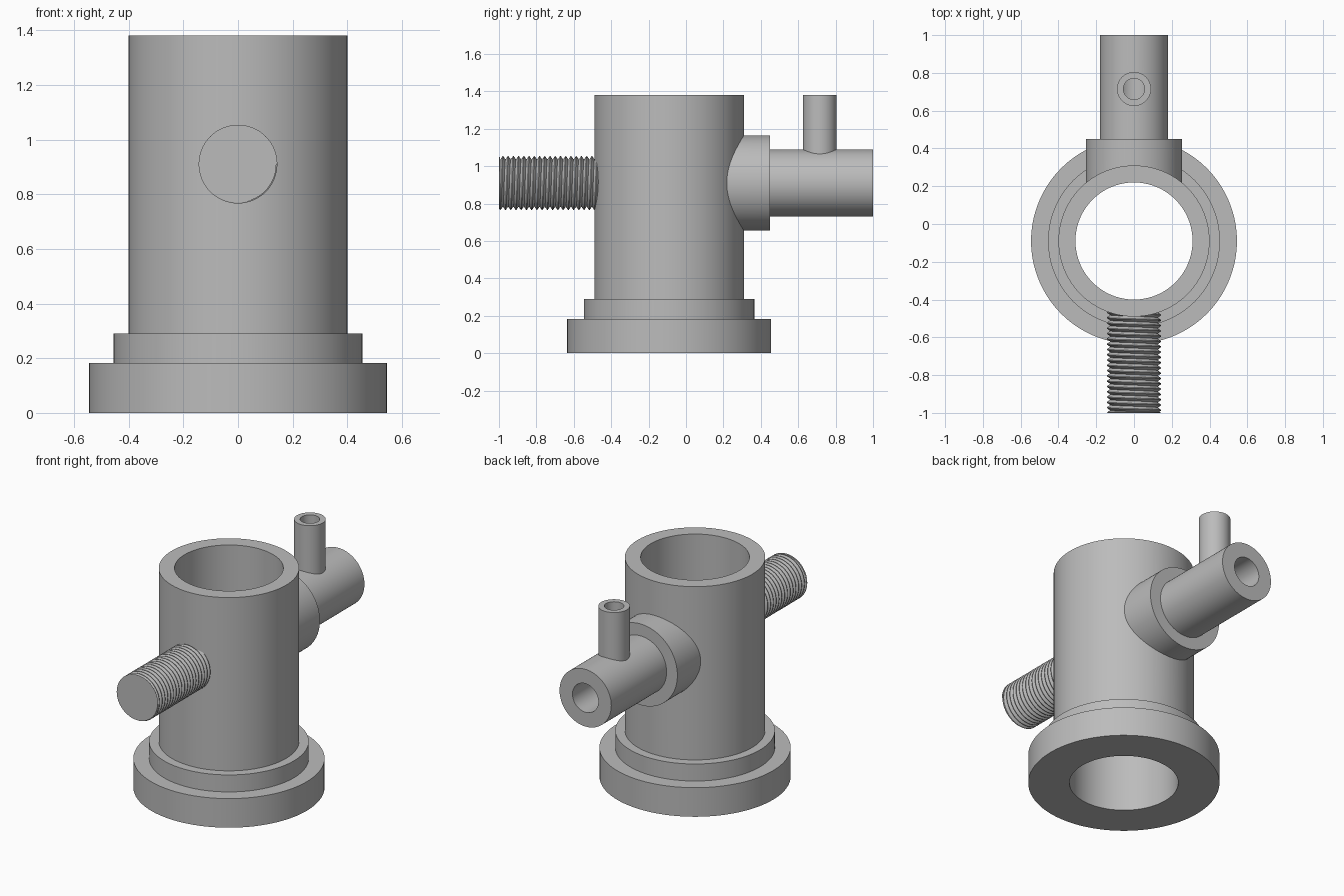
import bpy, bmesh
from math import pi, cos, sin, tau
from mathutils import Matrix, Vector

cube = bpy.data.objects.get("Cube")
if cube:
    bpy.data.objects.remove(cube)

SIDES = 128
BODY_Y, ARM_Z, STUB_Y = -0.09, 0.91, 0.715

metal = bpy.data.materials.new("plain grey")
metal.use_nodes = True
grey = (0.5, 0.5, 0.5, 1)
metal.diffuse_color = grey
metal.node_tree.nodes["Principled BSDF"].inputs["Base Color"].default_value = grey

# Local z turned to point along +y
ALONG_Y = Matrix.Rotation(-pi / 2, 4, "X")


def add_object(name, bm):
    bmesh.ops.recalc_face_normals(bm, faces=bm.faces)
    mesh = bpy.data.meshes.new(name)
    bm.to_mesh(mesh)
    bm.free()
    mesh.materials.append(metal)
    obj = bpy.data.objects.new(name, mesh)
    bpy.context.collection.objects.link(obj)
    return obj


def lathe(name, profile, place):
    """Revolve a closed (radius, height) outline about z, then place it."""
    bm = bmesh.new()
    verts = [bm.verts.new((r, 0, h)) for r, h in profile]
    edges = [bm.edges.new((a, b)) for a, b in zip(verts, verts[1:] + verts[:1])]
    bmesh.ops.spin(bm, geom=verts + edges, axis=(0, 0, 1), cent=(0, 0, 0),
                   angle=tau, steps=SIDES, use_duplicate=False)
    bmesh.ops.remove_doubles(bm, verts=bm.verts, dist=1e-5)
    bm.transform(place)
    return add_object(name, bm)


def cylinder(name, radius, start, end, place):
    bm = bmesh.new()
    bmesh.ops.create_cone(bm, cap_ends=True, segments=SIDES, radius1=radius,
                          radius2=radius, depth=end - start,
                          matrix=Matrix.Translation((0, 0, (start + end) / 2)))
    bm.transform(place)
    return add_object(name, bm)


def activate(obj):
    bpy.ops.object.select_all(action="DESELECT")
    obj.select_set(True)
    bpy.context.view_layer.objects.active = obj


def boolean(obj, other, operation="DIFFERENCE"):
    activate(obj)
    mod = obj.modifiers.new("cut", "BOOLEAN")
    mod.operation, mod.solver, mod.object = operation, "EXACT", other
    bpy.ops.object.modifier_apply(modifier=mod.name)


def smooth(obj):
    activate(obj)
    bpy.ops.object.shade_smooth_by_angle(angle=pi / 6)


body_axis = Matrix.Translation((0, BODY_Y, 0))
arm_axis = Matrix.Translation((0, 0, ARM_Z)) @ ALONG_Y
stub_axis = Matrix.Translation((0, STUB_Y, 0))

# Main tube with its two-step flanged foot
body = lathe("main_tube", [(0.31, 0), (0.545, 0), (0.545, 0.183), (0.455, 0.183),
                           (0.455, 0.29), (0.4, 0.29), (0.4, 1.38), (0.31, 1.38)],
             body_axis)

# Rear collar and side pipe, stepped along y
arm = lathe("side_pipe", [(0.09, 0), (0.255, 0), (0.255, 0.45), (0.18, 0.45),
                          (0.18, 1), (0.09, 1)], arm_axis)

# Upright stub on the side pipe
stub = cylinder("upright_stub", 0.09, ARM_Z + 0.11, 1.38, stub_axis)

# Helpers that trim the collar to the tube wall and open the bores
trim = cylinder("trim_helper", 0.355, -0.2, 1.6, body_axis)
arm_bore = cylinder("side_bore_helper", 0.09, 0, 0.6, arm_axis)
stub_bore = cylinder("stub_bore_helper", 0.056, ARM_Z, 1.5, stub_axis)
boolean(arm, trim)
boolean(body, arm_bore)
boolean(arm, stub_bore)
boolean(stub, stub_bore)
for helper in (trim, arm_bore, stub_bore):
    bpy.data.objects.remove(helper)
for part in (body, arm, stub):
    smooth(part)

# Threaded rod: core, end face and helical ridge
ROOT, CREST, PITCH = 0.126, 0.144, 0.028
TIP, SEAT = -1.0, -0.43
smooth(cylinder("rod_core", ROOT, TIP, SEAT, arm_axis))
smooth(cylinder("rod_end_face", 0.14, TIP, TIP + 0.005, arm_axis))

bm = bmesh.new()
steps = 64
turns = int((SEAT - TIP) / PITCH) + 2
previous = None
for i in range(turns * steps + 1):
    angle = tau * i / steps
    centre = TIP - PITCH / 2 + PITCH * i / steps
    row = []
    for radius, offset in ((ROOT, -0.5), (CREST, -0.06), (CREST, 0.06), (ROOT, 0.5)):
        y = min(max(centre + offset * PITCH, TIP), SEAT)
        row.append(bm.verts.new((radius * cos(angle), y, ARM_Z + radius * sin(angle))))
    if previous:
        for k in range(3):
            bm.faces.new((previous[k], previous[k + 1], row[k + 1], row[k]))
    previous = row
bmesh.ops.dissolve_degenerate(bm, dist=1e-5, edges=bm.edges)
thread = add_object("rod_thread", bm)
smooth(thread)
